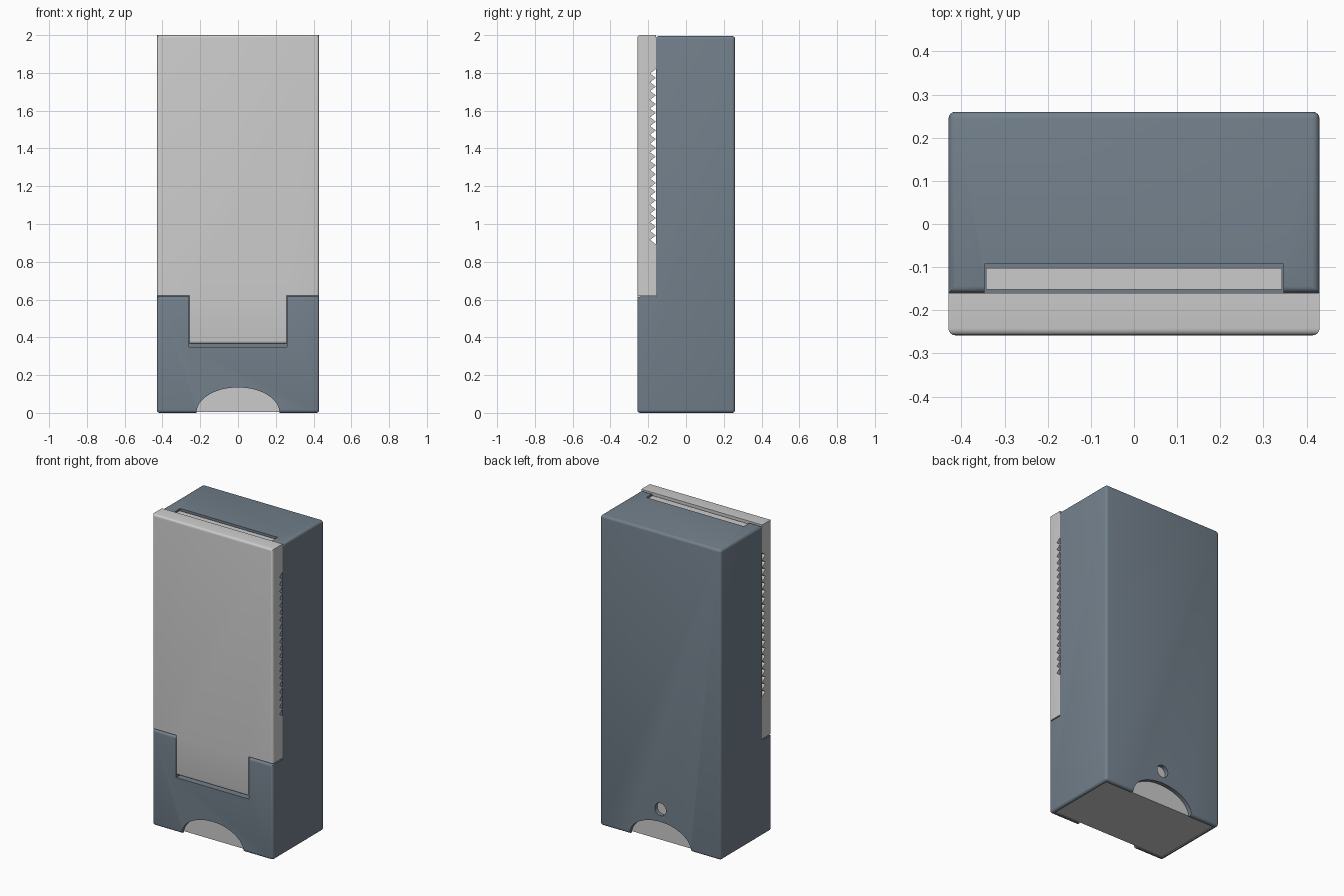
import bpy, bmesh, math

if "Cube" in bpy.data.objects:
    bpy.data.objects.remove(bpy.data.objects["Cube"])

W = 0.43          # half width
FRONT = -0.258
BACK = 0.26
SEAT = -0.16      # plane where the cover meets the body

blue = bpy.data.materials.new("slate_blue")
blue.diffuse_color = (0.17, 0.215, 0.26, 1)
blue.use_nodes = True
blue.node_tree.nodes["Principled BSDF"].inputs["Base Color"].default_value = blue.diffuse_color


def extrude_profile(name, pts, bevel_test, radius):
    """Extrude a (y, z) profile across x and round the chosen edges."""
    bm = bmesh.new()
    face = bm.faces.new([bm.verts.new((-W, y, z)) for y, z in pts])
    ext = bmesh.ops.extrude_face_region(bm, geom=[face])
    bmesh.ops.translate(bm, vec=(2 * W, 0, 0),
                        verts=[v for v in ext["geom"] if isinstance(v, bmesh.types.BMVert)])
    bmesh.ops.recalc_face_normals(bm, faces=bm.faces)
    edges = [e for e in bm.edges if bevel_test(e)]
    bmesh.ops.bevel(bm, geom=edges, offset=radius, segments=4, profile=0.5, affect='EDGES')
    mesh = bpy.data.meshes.new(name)
    bm.to_mesh(mesh)
    bm.free()
    ob = bpy.data.objects.new(name, mesh)
    bpy.context.collection.objects.link(ob)
    return ob


def box(name, lo, hi):
    bpy.ops.mesh.primitive_cube_add(size=1, location=[(a + b) / 2 for a, b in zip(lo, hi)])
    ob = bpy.context.object
    ob.name = name
    ob.scale = [b - a for a, b in zip(lo, hi)]
    bpy.ops.object.transform_apply(location=False, rotation=False, scale=True)
    return ob


def rod(name, rx, rz, y, z, length):
    """Elliptical cylinder along y."""
    bpy.ops.mesh.primitive_cylinder_add(vertices=64, radius=1, depth=length,
                                        location=(0, y, z), rotation=(math.pi / 2, 0, 0))
    ob = bpy.context.object
    ob.name = name
    ob.scale = (rx, rz, 1)
    return ob


def cut(ob, cutters):
    for c in cutters:
        m = ob.modifiers.new(c.name, 'BOOLEAN')
        m.operation = 'DIFFERENCE'
        m.solver = 'EXACT'
        m.object = c
    bpy.context.view_layer.objects.active = ob
    for o in bpy.context.selected_objects:
        o.select_set(False)
    ob.select_set(True)
    for m in list(ob.modifiers):
        bpy.ops.object.modifier_apply(modifier=m.name)
    for c in cutters:
        bpy.data.objects.remove(c)
    bpy.ops.object.shade_smooth_by_angle(angle=math.radians(30))


# Body: stepped case with rounded outer edges
STEP = 0.615
body = extrude_profile(
    "case_body",
    [(FRONT, 0), (BACK, 0), (BACK, 1.995), (SEAT, 1.995), (SEAT, STEP), (FRONT, STEP)],
    lambda e: e.is_convex and not any(abs(v.co.z - STEP) < 1e-4 and abs(v.co.y - SEAT) < 1e-4
                                      for v in e.verts),
    0.016)
body.data.materials.append(blue)
cut(body, [
    box("tab_notch", (-0.26, -0.4, 0.35), (0.26, SEAT, 0.7)),
    box("tongue_slot", (-0.347, -0.2, 0.65), (0.347, -0.093, 2.1)),
    box("bottom_cavity", (-0.41, -0.235, -0.1), (0.41, 0.235, 0.3)),
    rod("thumb_cutout", 0.22, 0.135, 0, 0, 1),
    rod("pin_hole_cutter", 0.04, 0.04, 0.25, 0.215, 0.2),
])

# Cover: plate with a row of V notches on its rear face and a tab at the bottom
N, Z0, Z1 = 20, 0.893, 1.82
pitch = (Z1 - Z0) / N
teeth = [(SEAT, Z0)]
for i in range(N):
    teeth += [(SEAT - 0.03, Z0 + (i + 0.5) * pitch), (SEAT, Z0 + (i + 1) * pitch)]
cover = extrude_profile(
    "sliding_cover",
    [(FRONT, 0.365), (SEAT, 0.365)] + teeth + [(SEAT, 2.0), (FRONT, 2.0)],
    lambda e: all(abs(v.co.y - FRONT) < 1e-4 for v in e.verts),
    0.016)
cut(cover, [box("corner_cut", (s * 0.357 - 0.1, -0.4, 0.2), (s * 0.357 + 0.1, 0, 0.622))
            for s in (-1, 1)])

# Tongue in the slot, and the insert seen through the bottom openings
box("cover_tongue", (-0.343, -0.152, 0.66), (0.343, -0.102, 1.985))
box("bottom_insert", (-0.408, -0.233, 0.006), (0.408, 0.233, 0.295))
